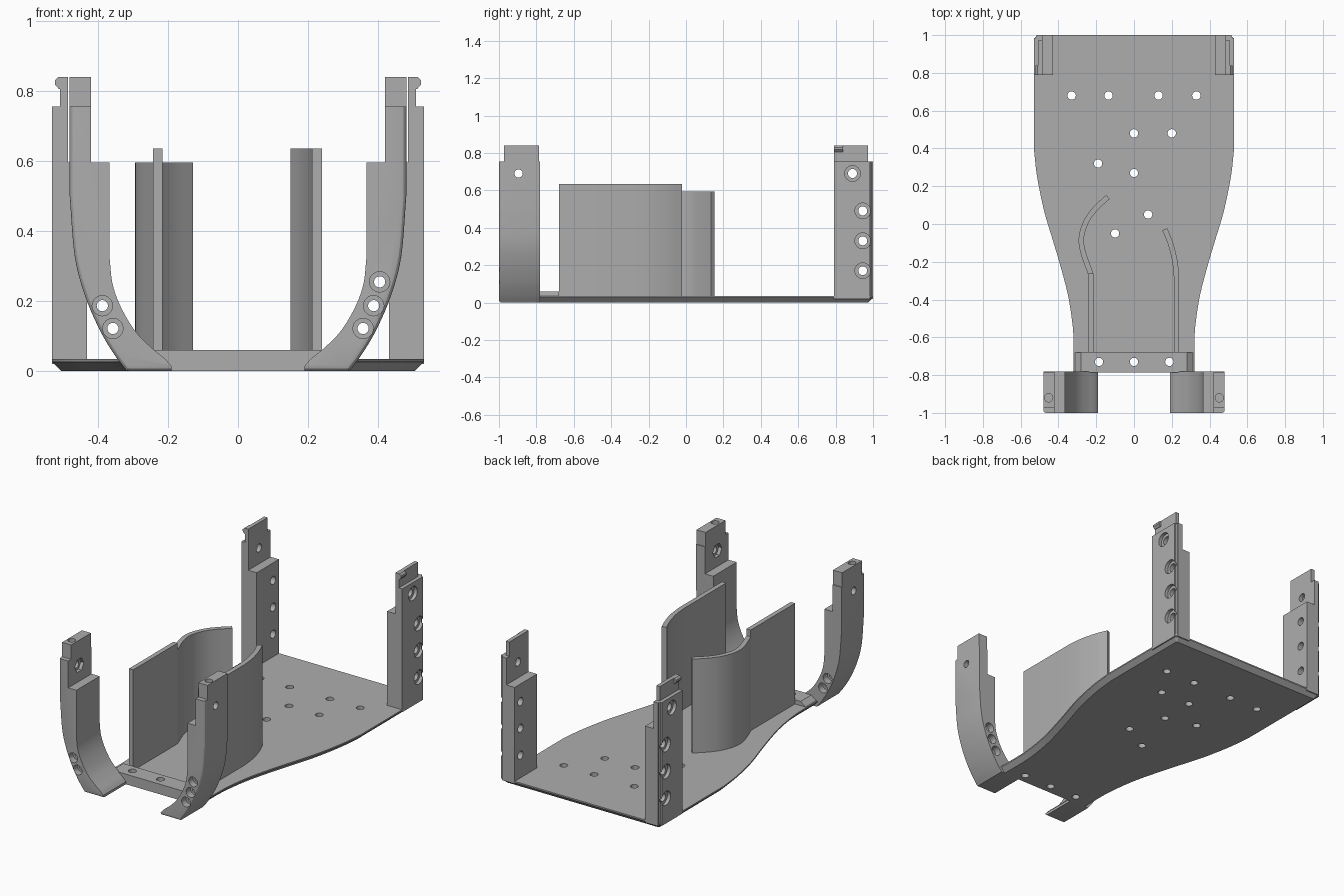
import bpy, bmesh, math
from mathutils import Vector, Matrix

cube = bpy.data.objects.get("Cube")
if cube:
    bpy.data.objects.remove(cube, do_unlink=True)

grey = bpy.data.materials.new("plain_grey")
grey.use_nodes = True
COLOR = (0.42, 0.42, 0.42, 1)
grey.diffuse_color = COLOR
grey.node_tree.nodes["Principled BSDF"].inputs["Base Color"].default_value = COLOR


def spline(pts, n=5):
    """Smooth curve through a few 2D points."""
    p = [Vector(q) for q in pts]
    p = [2 * p[0] - p[1]] + p + [2 * p[-1] - p[-2]]
    out = []
    for a, b, c, d in zip(p, p[1:], p[2:], p[3:]):
        for i in range(n):
            t = i / n
            out.append(0.5 * (2 * b + (c - a) * t + (2 * a - 5 * b + 4 * c - d) * t ** 2
                              + (3 * b - a - 3 * c + d) * t ** 3))
    return out + [p[-2]]


def make(name, bm):
    bmesh.ops.recalc_face_normals(bm, faces=bm.faces)
    mesh = bpy.data.meshes.new(name)
    bm.to_mesh(mesh)
    bm.free()
    obj = bpy.data.objects.new(name, mesh)
    bpy.context.collection.objects.link(obj)
    mesh.materials.append(grey)
    return obj


def prism(bm, pts, lo, hi, along="z"):
    """Extrude a 2D outline along z (outline in xy) or y (outline in xz)."""
    place = (lambda p, h: (p[0], p[1], h)) if along == "z" else (lambda p, h: (p[0], h, p[1]))
    face = bm.faces.new([bm.verts.new(place(p, lo)) for p in pts])
    new = bmesh.ops.extrude_face_region(bm, geom=[face])["geom"]
    step = Vector(place((0, 0), hi - lo))
    bmesh.ops.translate(bm, vec=step, verts=[v for v in new if isinstance(v, bmesh.types.BMVert)])


def box(bm, x0, x1, y0, y1, z0, z1):
    prism(bm, [(x0, y0), (x1, y0), (x1, y1), (x0, y1)], z0, z1)


def rod(bm, center, radius, length, axis, sides=24):
    turn = {"x": Matrix.Rotation(math.pi / 2, 4, "Y"), "y": Matrix.Rotation(math.pi / 2, 4, "X"),
            "z": Matrix()}[axis]
    bmesh.ops.create_cone(bm, cap_ends=True, segments=sides, radius1=radius, radius2=radius,
                          depth=length, matrix=Matrix.Translation(center) @ turn)


def boolean(obj, bm, operation="DIFFERENCE"):
    tool = make("cutter", bm)
    tool.hide_render = True
    mod = obj.modifiers.new("cut", "BOOLEAN")
    mod.object, mod.operation, mod.solver, mod.use_self = tool, operation, "EXACT", True
    bpy.context.view_layer.objects.active = obj
    bpy.ops.object.modifier_apply(modifier=mod.name)
    bpy.data.objects.remove(tool, do_unlink=True)


def smooth(obj, angle=28):
    bpy.ops.object.select_all(action="DESELECT")
    obj.select_set(True)
    bpy.context.view_layer.objects.active = obj
    bpy.ops.object.shade_smooth_by_angle(angle=math.radians(angle))


def flip(bm, side):
    bmesh.ops.scale(bm, vec=(side, 1, 1), verts=bm.verts)
    return bm


# Base plate with chamfered underside and raised front strip
edge = spline([(0.32, -0.785), (0.32, -0.62), (0.327, -0.52), (0.35, -0.375), (0.39, -0.22),
               (0.43, -0.085), (0.476, 0.07), (0.513, 0.25), (0.53, 0.4)])
edge += [(0.53, 0.98), (0.51, 1)]
bm = bmesh.new()
prism(bm, edge + [(-x, y) for x, y in reversed(edge)], 0, 0.035)
rim = [e for e in bm.edges if all(v.co.z < 0.001 for v in e.verts)
       and sum(v.co.y for v in e.verts) / 2 > -0.78]
bmesh.ops.bevel(bm, geom=rim, offset=0.027, segments=1, affect="EDGES")
plate = make("base_plate", bm)
strip = bmesh.new()
prism(strip, [(-0.3, 0.01), (0.3, 0.01), (0.318, 0.03), (0.28, 0.06), (-0.28, 0.06), (-0.318, 0.03)],
      -0.785, -0.68, "y")
boolean(plate, strip, "UNION")
holes = bmesh.new()
for x, y in [(-0.33, 0.68), (-0.135, 0.68), (0.13, 0.68), (0.33, 0.68), (0, 0.48), (0.2, 0.48),
             (-0.19, 0.32), (0, 0.27), (0.075, 0.05), (-0.1, -0.05),
             (-0.185, -0.73), (0, -0.73), (0.187, -0.73)]:
    rod(holes, (x, y, 0), 0.022, 0.4, "z")
boolean(plate, holes)
smooth(plate)


# Curved upright walls on the plate
def wall(name, path, height, half=0.014):
    sides = ([], [])
    for i, p in enumerate(path):
        t = (path[min(i + 1, len(path) - 1)] - path[max(i - 1, 0)]).normalized()
        n = Vector((-t.y, t.x)) * half
        sides[0].append(p + n)
        sides[1].append(p - n)
    bm = bmesh.new()
    prism(bm, sides[0] + sides[1][::-1], 0.03, height)
    smooth(make(name, bm))


wall("right_wall_straight", [Vector((-0.229, -0.68)), Vector((-0.229, -0.262))], 0.635)
wall("right_wall_curve", spline([(-0.229, -0.265), (-0.272, -0.14), (-0.277, -0.06), (-0.248, 0.022),
                                 (-0.198, 0.088), (-0.138, 0.143)]), 0.595)
wall("left_wall", [Vector((0.225, -0.68))] + spline(
    [(0.225, -0.28), (0.215, -0.19), (0.192, -0.1), (0.163, -0.028)]), 0.635)


# Rear post: stepped block, top tab with hook, counterbored side holes
def rear_post(name, side):
    bm = bmesh.new()
    prism(bm, [(0.43, 0.02), (0.53, 0.02), (0.53, 0.755), (0.485, 0.755), (0.485, 0.595), (0.43, 0.595)],
          0.79, 1, "y")
    corner = [e for e in bm.edges if all(v.co.x > 0.52 and v.co.y > 0.99 for v in e.verts)]
    bmesh.ops.bevel(bm, geom=corner, offset=0.015, segments=3, affect="EDGES")
    obj = make(name, flip(bm, side))
    tab = bmesh.new()
    box(tab, 0.485, 0.508, 0.79, 0.972, 0.7, 0.84)
    boolean(obj, flip(tab, side), "UNION")
    hook = bmesh.new()
    prism(hook, [(0.5, 0.805), (0.511, 0.805), (0.522, 0.818), (0.522, 0.83), (0.512, 0.84), (0.5, 0.84)],
          0.79, 0.84, "y")
    boolean(obj, flip(hook, side), "UNION")
    cut = bmesh.new()
    for y, z in [(0.89, 0.69), (0.945, 0.49), (0.945, 0.33), (0.945, 0.17)]:
        rod(cut, (0.48, y, z), 0.024, 0.3, "x")
        rod(cut, (0.56, y, z), 0.042, 0.1, "x")
    boolean(obj, flip(cut, side))
    smooth(obj)


# Front arm: curved bracket with rounded front edge, top tab and screw holes
def front_arm(name, side, bores):
    outer = spline([(0.48, 0.5), (0.466, 0.33), (0.437, 0.217), (0.394, 0.117), (0.351, 0.045), (0.317, 0)])
    inner = spline([(0.19, 0.015), (0.21, 0.037), (0.25, 0.07), (0.295, 0.117), (0.335, 0.185),
                    (0.358, 0.25), (0.366, 0.32)])
    bm = bmesh.new()
    prism(bm, [(0.48, 0.755)] + outer + [(0.19, 0)] + inner
          + [(0.366, 0.595), (0.42, 0.595), (0.42, 0.755)], -1, -0.78, "y")
    rim = []
    for e in bm.edges:
        mid = (e.verts[0].co + e.verts[1].co) / 2
        front = all(v.co.y < -0.99 for v in e.verts)
        limit = 0.31 + 0.35 * mid.z
        if front and mid.z < 0.74 and (mid.x > min(limit, 0.47) or mid.z < 0.001):
            rim.append(e)
    bmesh.ops.bevel(bm, geom=rim, offset=0.035, segments=3, profile=0.5, affect="EDGES",
                    clamp_overlap=True)
    obj = make(name, flip(bm, side))
    tab = bmesh.new()
    box(tab, 0.42, 0.48, -0.972, -0.785, 0.7, 0.84)
    boolean(obj, flip(tab, side), "UNION")
    cut = bmesh.new()
    rod(cut, (0.45, -0.895, 0.69), 0.022, 0.3, "x")
    rod(cut, (0.42, -0.895, 0.69), 0.042, 0.04, "x", 6)
    rod(cut, (0.452, -0.92, 0.84), 0.022, 0.06, "z")
    for x, z in bores:
        rod(cut, (x, -0.9, z), 0.016, 0.5, "y")
        for y in (-1.0, -0.78):
            rod(cut, (x, y, z), 0.029, 0.08, "y")
    boolean(obj, flip(cut, side))
    smooth(obj)


low_bores = [(0.357, 0.122), (0.387, 0.187)]
for label, side in (("left", 1), ("right", -1)):
    rear_post(label + "_rear_post", side)
    front_arm(label + "_front_arm", side, low_bores + ([(0.404, 0.255)] if side > 0 else []))
